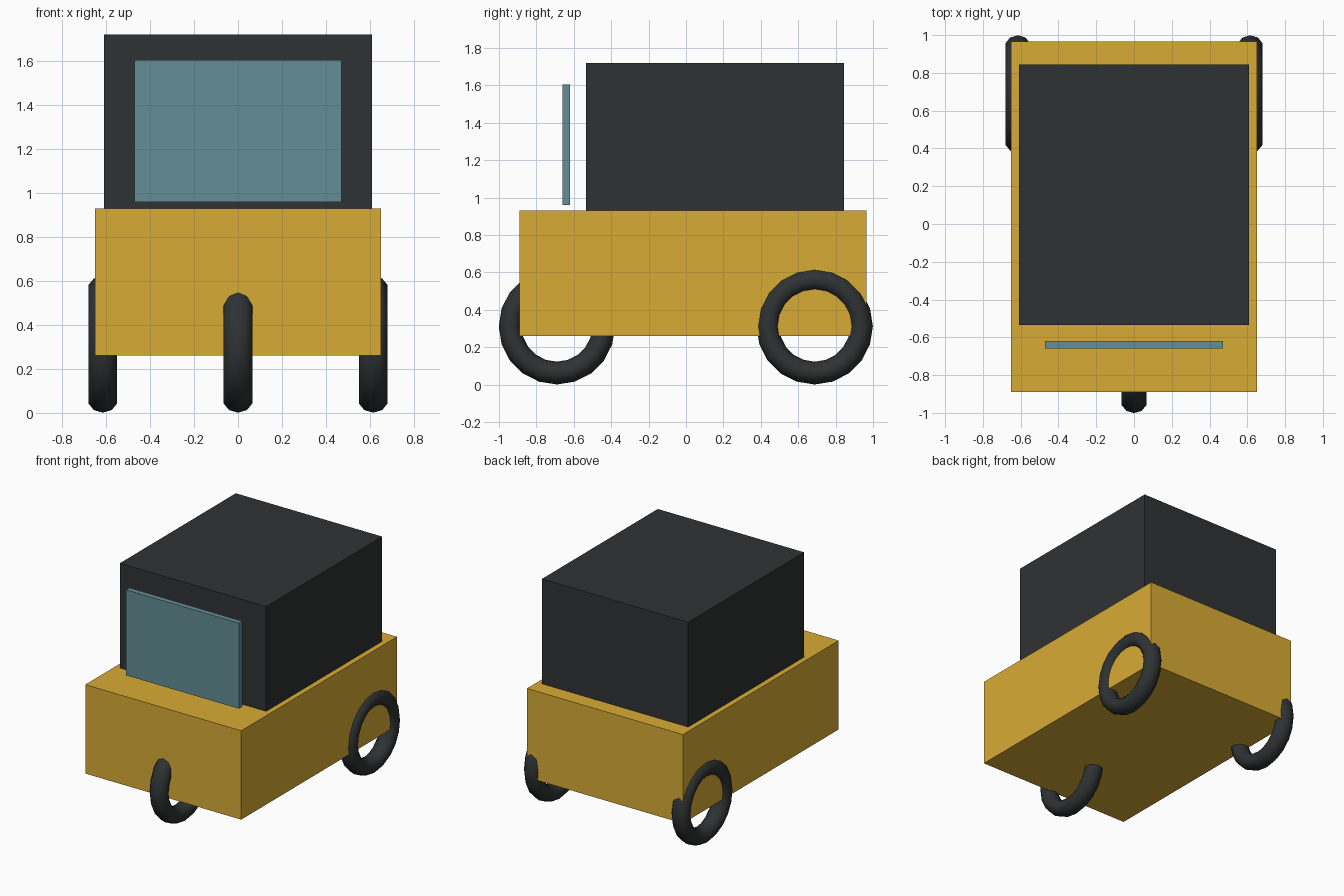
import bpy
import math

if "Cube" in bpy.data.objects:
    bpy.data.objects.remove(bpy.data.objects["Cube"])


def material(name, rgb):
    mat = bpy.data.materials.new(name)
    mat.diffuse_color = (*rgb, 1.0)
    mat.use_nodes = True
    mat.node_tree.nodes["Principled BSDF"].inputs["Base Color"].default_value = mat.diffuse_color
    return mat


def box(name, lo, hi, mat):
    """Axis-aligned box between two corners."""
    bpy.ops.mesh.primitive_cube_add(size=1, location=[(a + b) / 2 for a, b in zip(lo, hi)])
    ob = bpy.context.object
    ob.name = name
    ob.scale = [b - a for a, b in zip(lo, hi)]
    bpy.ops.object.transform_apply(location=False, rotation=False, scale=True)
    ob.data.materials.append(mat)
    return ob


def tyre(name, x, y, mat):
    """Open ring standing upright, slightly wider than it is thick."""
    bpy.ops.mesh.primitive_torus_add(
        major_radius=0.25, minor_radius=0.061, major_segments=20, minor_segments=10,
        location=(x, y, 0.312), rotation=(0, math.pi / 2, 0))
    ob = bpy.context.object
    ob.name = name
    ob.scale.z = 1.13
    bpy.ops.object.transform_apply(location=False, rotation=True, scale=True)
    bpy.ops.object.shade_smooth()
    ob.data.materials.append(mat)
    return ob


yellow = material("yellow_paint", (0.69, 0.41, 0.035))
dark = material("dark", (0.028, 0.032, 0.033))
glass = material("glass", (0.127, 0.27, 0.305))

# Body, canopy and free-standing windscreen
box("body", (-0.65, -0.89, 0.26), (0.65, 0.965, 0.93), yellow)
box("canopy", (-0.61, -0.535, 0.93), (0.61, 0.845, 1.72), dark)
box("windscreen", (-0.47, -0.66, 0.96), (0.47, -0.62, 1.605), glass)

# Single front wheel and a rear pair
tyre("front_wheel", 0, -0.69, dark)
for side, x in (("left", 0.615), ("right", -0.615)):
    tyre(f"rear_wheel_{side}", x, 0.688, dark)
